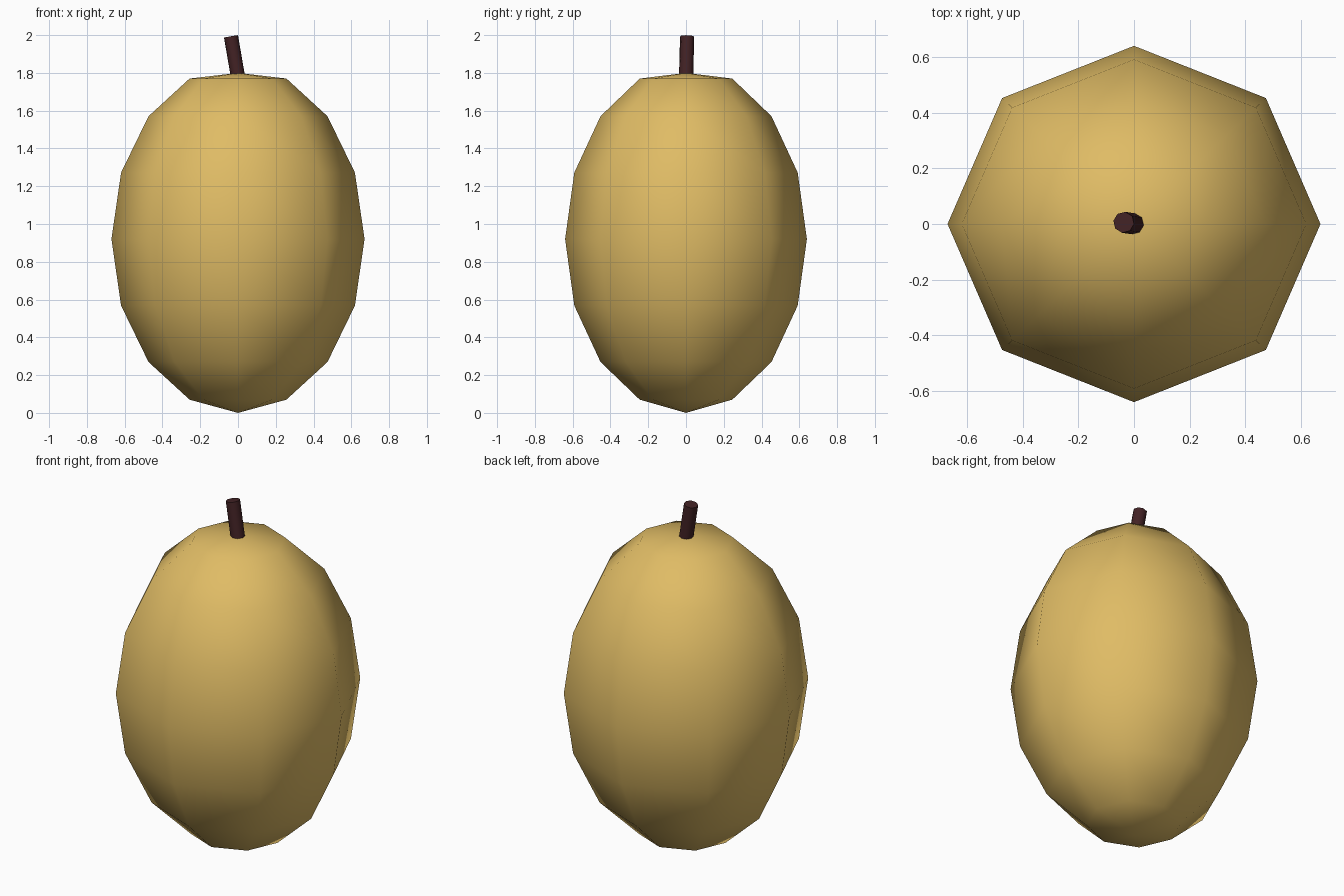
import bpy, bmesh, math
from mathutils import Matrix, Vector

if "Cube" in bpy.data.objects:
    bpy.data.objects.remove(bpy.data.objects["Cube"])


def material(name, rgb):
    m = bpy.data.materials.new(name)
    m.diffuse_color = (*rgb, 1)
    m.use_nodes = True
    m.node_tree.nodes["Principled BSDF"].inputs["Base Color"].default_value = m.diffuse_color
    return m


def add_object(name, bm, mat, smooth_angle):
    me = bpy.data.meshes.new(name)
    bmesh.ops.recalc_face_normals(bm, faces=bm.faces)
    bm.to_mesh(me)
    bm.free()
    me.materials.append(mat)
    ob = bpy.data.objects.new(name, me)
    bpy.context.collection.objects.link(ob)
    bpy.ops.object.select_all(action='DESELECT')
    ob.select_set(True)
    bpy.context.view_layer.objects.active = ob
    bpy.ops.object.shade_smooth_by_angle(angle=math.radians(smooth_angle))
    return ob


# Fruit body: eight-sided ellipsoid with the top pole pushed in slightly
RX, RY, RZ = 0.67, 0.64, 0.92
bm = bmesh.new()
bmesh.ops.create_uvsphere(bm, u_segments=8, v_segments=8, radius=1)
for v in bm.verts:
    top_pole = v.co.z > 0.99
    v.co = (v.co.x * RX, v.co.y * RY, v.co.z * RZ + RZ)
    if top_pole:
        v.co.z = 1.80
add_object("fruit_body", bm, material("golden skin", (0.74, 0.50, 0.13)), 80)

# Stem: short leaning cylinder rooted just below the top
base, tip = Vector((0.003, 0.0, 1.76)), Vector((-0.037, 0.006, 1.993))
axis = tip - base
bm = bmesh.new()
bmesh.ops.create_cone(
    bm, cap_ends=True, segments=8, radius1=0.038, radius2=0.038, depth=axis.length,
    matrix=Matrix.Translation((base + tip) / 2) @ axis.to_track_quat('Z', 'Y').to_matrix().to_4x4())
add_object("stem", bm, material("dark brown stem", (0.055, 0.016, 0.018)), 50)
